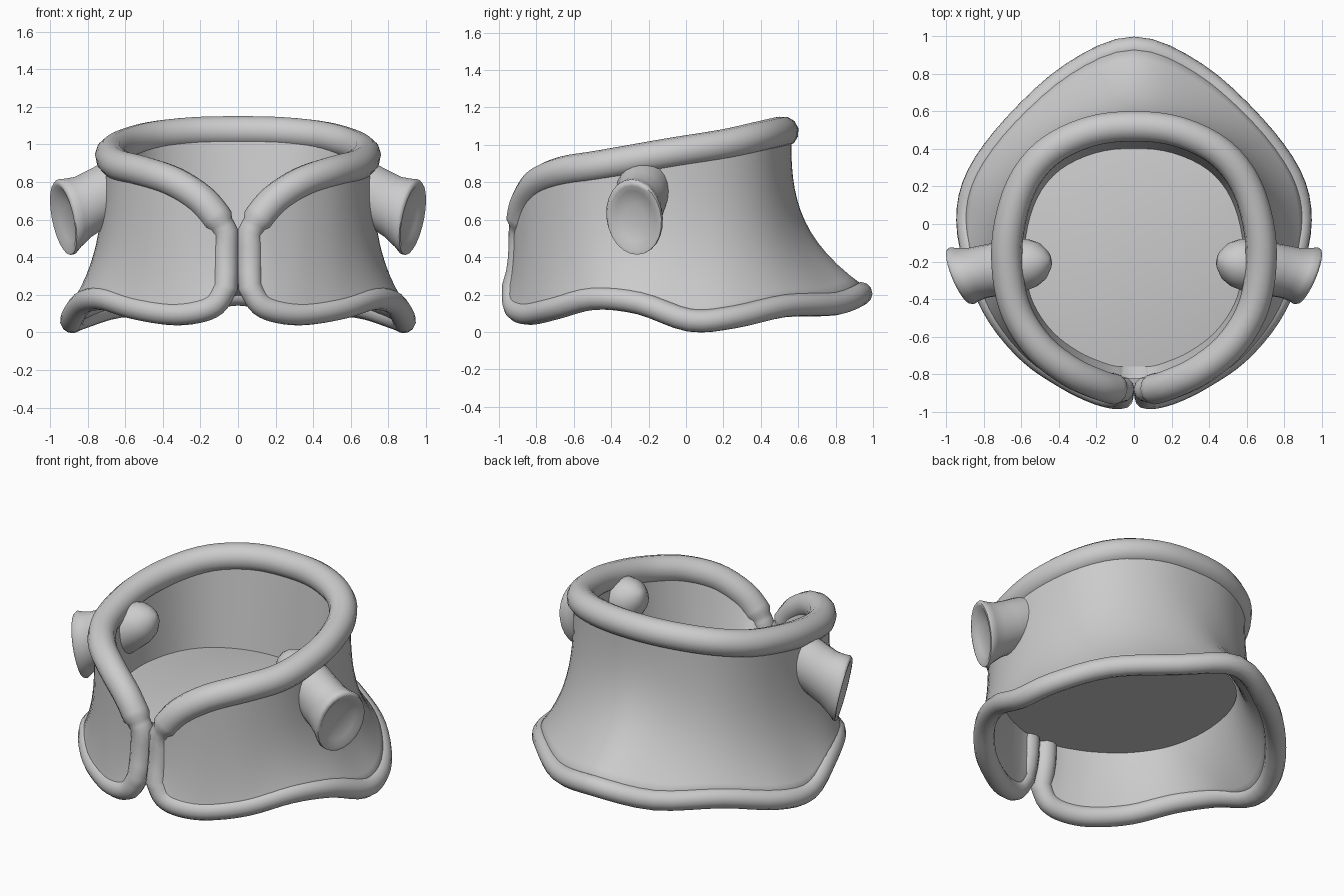
import bpy, bmesh, math
from mathutils import Vector

if "Cube" in bpy.data.objects:
    bpy.data.objects.remove(bpy.data.objects["Cube"])

grey = bpy.data.materials.new("plain grey")
grey.diffuse_color = (0.6, 0.6, 0.6, 1)
grey.use_nodes = True
grey.node_tree.nodes["Principled BSDF"].inputs["Base Color"].default_value = grey.diffuse_color

# Right half guide lines, from the front slit round to the centre back
TOP = [(.065, -.88, .53), (.12, -.875, .62), (.2, -.85, .71), (.34, -.785, .80),
       (.5, -.66, .855), (.62, -.48, .885), (.67, -.28, .92), (.67, -.05, .96),
       (.60, .2, 1.0), (.46, .38, 1.04), (.24, .49, 1.065), (0, .52, 1.07)]
BOTTOM = [(.065, -.92, .24), (.12, -.92, .15), (.22, -.89, .11), (.36, -.82, .10),
          (.55, -.69, .13), (.72, -.49, .18), (.83, -.25, .155), (.885, .02, .062),
          (.83, .26, .08), (.63, .53, .14), (.33, .80, .15), (0, .935, .205)]


def full_line(half, steps=4):
    """Mirror the half line and sample a smooth curve through it."""
    pts = [Vector(p) for p in half]
    pts += [Vector((-p.x, p.y, p.z)) for p in reversed(pts[:-1])]
    out = []
    for i in range(len(pts) - 1):
        b, c = pts[i], pts[i + 1]
        a = pts[i - 1] if i else 2 * b - c
        d = pts[i + 2] if i + 2 < len(pts) else 2 * c - b
        for k in range(steps):
            t = k / steps
            out.append(.5 * (2 * b + (c - a) * t + (2 * a - 5 * b + 4 * c - d) * t * t
                             + (3 * b - a - 3 * c + d) * t ** 3))
    return out + [pts[-1]]


def finish(obj, angle=50):
    obj.data.materials.clear()
    obj.data.materials.append(grey)
    bpy.ops.object.select_all(action='DESELECT')
    obj.select_set(True)
    bpy.context.view_layer.objects.active = obj
    bpy.ops.object.shade_smooth_by_angle(angle=math.radians(angle))


def loft(name, rings, closed, caps=False, angle=50):
    """Skin a list of equal length rings, optionally closing both ends."""
    bm = bmesh.new()
    rows = [[bm.verts.new(p) for p in r] for r in rings]
    n = len(rows[0])
    for r, s in zip(rows, rows[1:]):
        for i in range(n if closed else n - 1):
            j = (i + 1) % n
            bm.faces.new((r[i], r[j], s[j], s[i]))
    if caps:
        bm.faces.new(rows[0])
        bm.faces.new(rows[-1])
    bmesh.ops.recalc_face_normals(bm, faces=bm.faces)
    me = bpy.data.meshes.new(name)
    bm.to_mesh(me)
    bm.free()
    obj = bpy.data.objects.new(name, me)
    bpy.context.collection.objects.link(obj)
    finish(obj, angle)
    return obj


top, bottom = full_line(TOP), full_line(BOTTOM)


def wall_row(s):
    """Row of the flared wall: s = 0 at the top edge, 1 at the bottom edge."""
    return [Vector((t.x + (b.x - t.x) * s ** 3, t.y + (b.y - t.y) * s ** 3,
                    t.z + (b.z - t.z) * s)) for t, b in zip(top, bottom)]


# Flared collar wall, open at the front slit
wall = loft("collar_wall", [wall_row(i / 14) for i in range(15)], False)
solid = wall.modifiers.new("thickness", 'SOLIDIFY')
solid.thickness = .085
solid.offset = 0

# Rolled edge running along the top, down both slit sides and along the bottom
path = [(p, .083) for p in reversed(top)]
slit = [wall_row(s)[0] for s in (.25, .5, .75)]
path += [(p, .068) for p in slit]
path += [(p, .062) for p in bottom]
path += [(Vector((-p.x, p.y, p.z)), .068) for p in reversed(slit)]
for _ in range(3):  # even out the change of thickness
    path = [(p, (path[i - 1][1] + r + path[(i + 1) % len(path)][1]) / 3)
            for i, (p, r) in enumerate(path)]
# keep the two slit edges touching without crossing
path = [(p, min(r, .068) if abs(p.x) < .1 and p.y < -.8 else r) for p, r in path]
curve = bpy.data.curves.new("rolled_edge", 'CURVE')
curve.dimensions = '3D'
curve.bevel_depth = 1
curve.bevel_resolution = 4
spline = curve.splines.new('POLY')
spline.points.add(len(path) - 1)
spline.use_cyclic_u = True
for pt, (p, r) in zip(spline.points, path):
    pt.co = (*p, 1)
    pt.radius = r
edge = bpy.data.objects.new("rolled_edge", curve)
bpy.context.collection.objects.link(edge)
bpy.context.view_layer.objects.active = edge
edge.select_set(True)
bpy.ops.object.convert(target='MESH')
finish(bpy.context.object, 80)


# Inner lining and the floor closing the neck
def lining_ring(kx, ky, z=None):
    return [Vector((p.x * kx, -.17 + (p.y + .17) * ky, p.z if z is None else z)) for p in top]


loft("inner_lining", [lining_ring(.92, .92), lining_ring(.86, .83, .52)], True)
loft("neck_floor", [lining_ring(.99, .99, .49), lining_ring(.86, .83, .52)], True, True)


# Side tubes: dome inside the neck, flared mouth with a shallow dish outside
def side_tube(name, side):
    start, end = Vector((.45, -.19, .89)), Vector((.915, -.275, .615))
    axis, face = (end - start).normalized(), Vector((.9, -.38, -.2)).normalized()
    # along, horizontal radius, vertical radius
    profile = [(0, .015, .015), (.04, .06, .06), (.12, .105, .105), (.22, .13, .13),
               (.4, .145, .15), (.65, .142, .158), (.82, .142, .168), (.93, .152, .188),
               (1, .164, .205), (1.03, .158, .198), (1.03, .14, .178),
               (.99, .11, .14), (.96, .05, .06)]
    rings = []
    for t, rh, rv in profile:
        n = axis.lerp(face, min(1, max(0, (t - .3) / .6))).normalized()
        h = Vector((0, 0, 1)).cross(n).normalized()
        v = n.cross(h)
        c = start.lerp(end, t)
        ring = [c + h * rh * math.cos(a) + v * rv * math.sin(a)
                for a in (k * math.tau / 24 for k in range(24))]
        rings.append([(p.x * side, p.y, p.z) for p in ring])
    loft(name, rings, True, True, 60)


side_tube("right_tube", 1)
side_tube("left_tube", -1)
